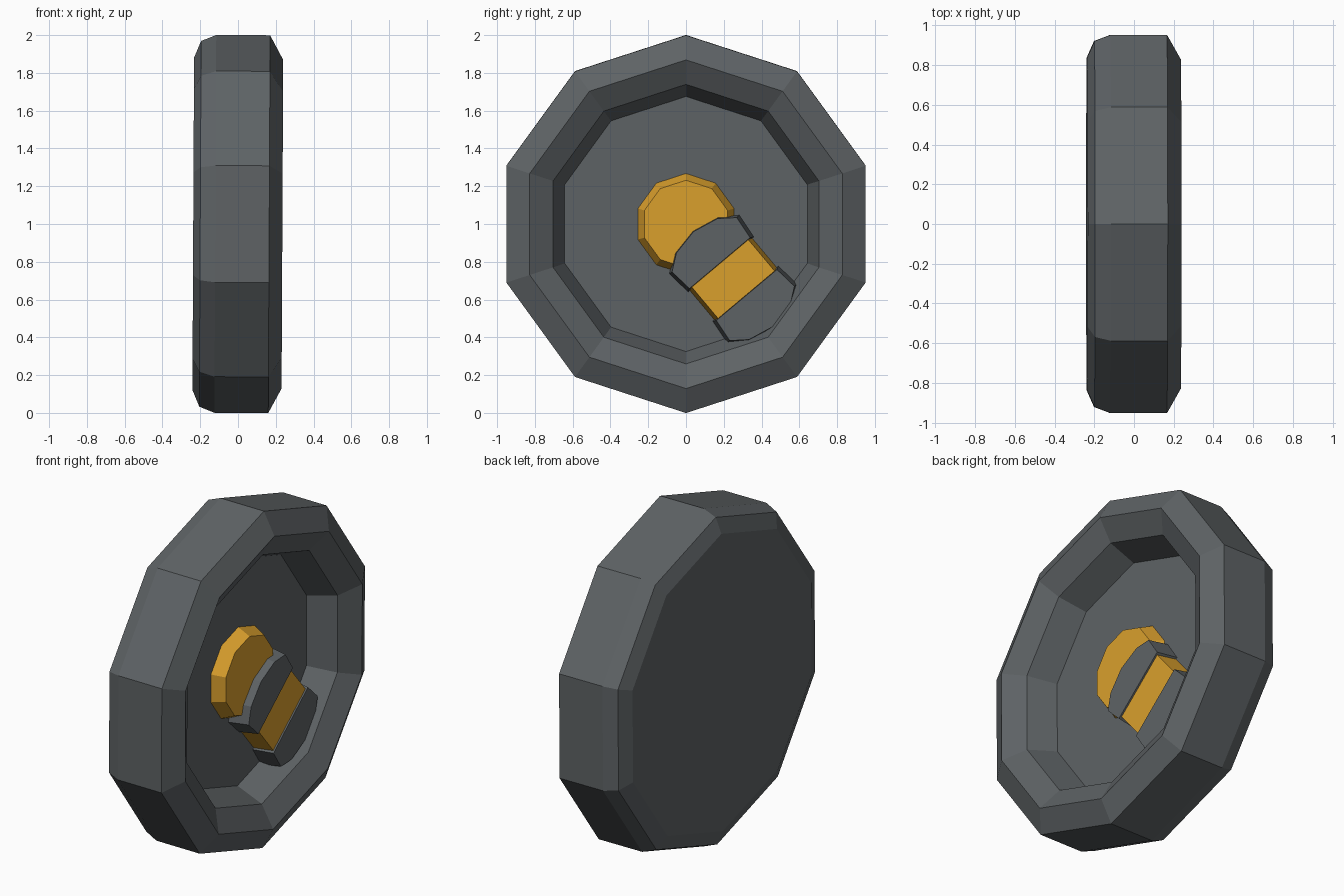
import bpy, bmesh, math
from mathutils import Matrix, Vector

cube = bpy.data.objects.get("Cube")
if cube:
    bpy.data.objects.remove(cube, do_unlink=True)


def make_material(name, colour):
    mat = bpy.data.materials.new(name)
    mat.use_nodes = True
    mat.diffuse_color = (*colour, 1)
    bsdf = mat.node_tree.nodes["Principled BSDF"]
    bsdf.inputs["Base Color"].default_value = (*colour, 1)
    bsdf.inputs["Roughness"].default_value = 0.8
    return mat


grey = make_material("dark grey", (0.112, 0.124, 0.131))
gold = make_material("amber", (0.70, 0.35, 0.026))

# Everything shares a tiny lean about the centre of the disc
LEAN = Matrix.Translation((0, 0, 1)) @ Matrix.Rotation(0.005, 4, 'Y')


def stack(name, rings, mat, frame):
    """Skin a list of matching point loops and close both ends."""
    bm = bmesh.new()
    loops = [[bm.verts.new(p) for p in ring] for ring in rings]
    for low, high in zip(loops, loops[1:]):
        n = len(low)
        for i in range(n):
            j = (i + 1) % n
            bm.faces.new((low[i], low[j], high[j], high[i]))
    bm.faces.new(loops[0][::-1])
    bm.faces.new(loops[-1])
    bmesh.ops.recalc_face_normals(bm, faces=bm.faces)
    mesh = bpy.data.meshes.new(name)
    bm.to_mesh(mesh)
    bm.free()
    mesh.materials.append(mat)
    obj = bpy.data.objects.new(name, mesh)
    obj.matrix_world = frame
    bpy.context.collection.objects.link(obj)
    return obj


def turned(name, profile, mat, sides=10):
    """Ten-sided turning about the x axis from (x, radius) pairs."""
    angles = [math.tau * i / sides for i in range(sides)]
    rings = [[(x, r * math.sin(t), r * math.cos(t)) for t in angles]
             for x, r in profile]
    return stack(name, rings, mat, LEAN)


# Dished wheel body: back face, rim, lip, recess floor
turned("wheel_body", [(-0.237, 0.88), (-0.20, 0.968), (-0.12, 1.0), (0.165, 1.0),
                      (0.235, 0.87), (0.16, 0.74), (0.0, 0.675)], grey)

# Central hub
turned("hub", [(-0.01, 0.272), (0.075, 0.232)], gold)

# Grip frame: local x along the band, local y across it, local z outwards
along = Vector((0, 0.766, 0.643))
across = Vector((0, -0.643, 0.766))
out = Vector((1, 0, 0))
basis = Matrix((along, across, out)).transposed().to_4x4()
GRIP = LEAN @ Matrix.Translation((0, 0.25, -0.291)) @ basis


def slab(name, outline, top, inset, mat):
    """Raised plate whose front is drawn in towards its middle."""
    cx = sum(p[0] for p in outline) / len(outline)
    cy = sum(p[1] for p in outline) / len(outline)
    front = [(cx + (x - cx) * inset, cy + (y - cy) * inset, top) for x, y in outline]
    base = [(x, y, -0.01) for x, y in outline]
    return stack(name, [base, front], mat, GRIP)


# Two rounded caps, mirrored either side of the band
half = [(0.228, 0.10), (0.243, 0.238), (0.154, 0.305)]
cap = half + [(0, 0.336)] + [(-x, y) for x, y in reversed(half)]
for name, side in (("upper_grip_cap", 1), ("lower_grip_cap", -1)):
    slab(name, [(x, y * side) for x, y in cap], 0.123, 0.92, grey)

# Band through the middle of the grip
slab("grip_band", [(-0.217, -0.12), (0.217, -0.12), (0.217, 0.12), (-0.217, 0.12)],
     0.115, 0.9, gold)
